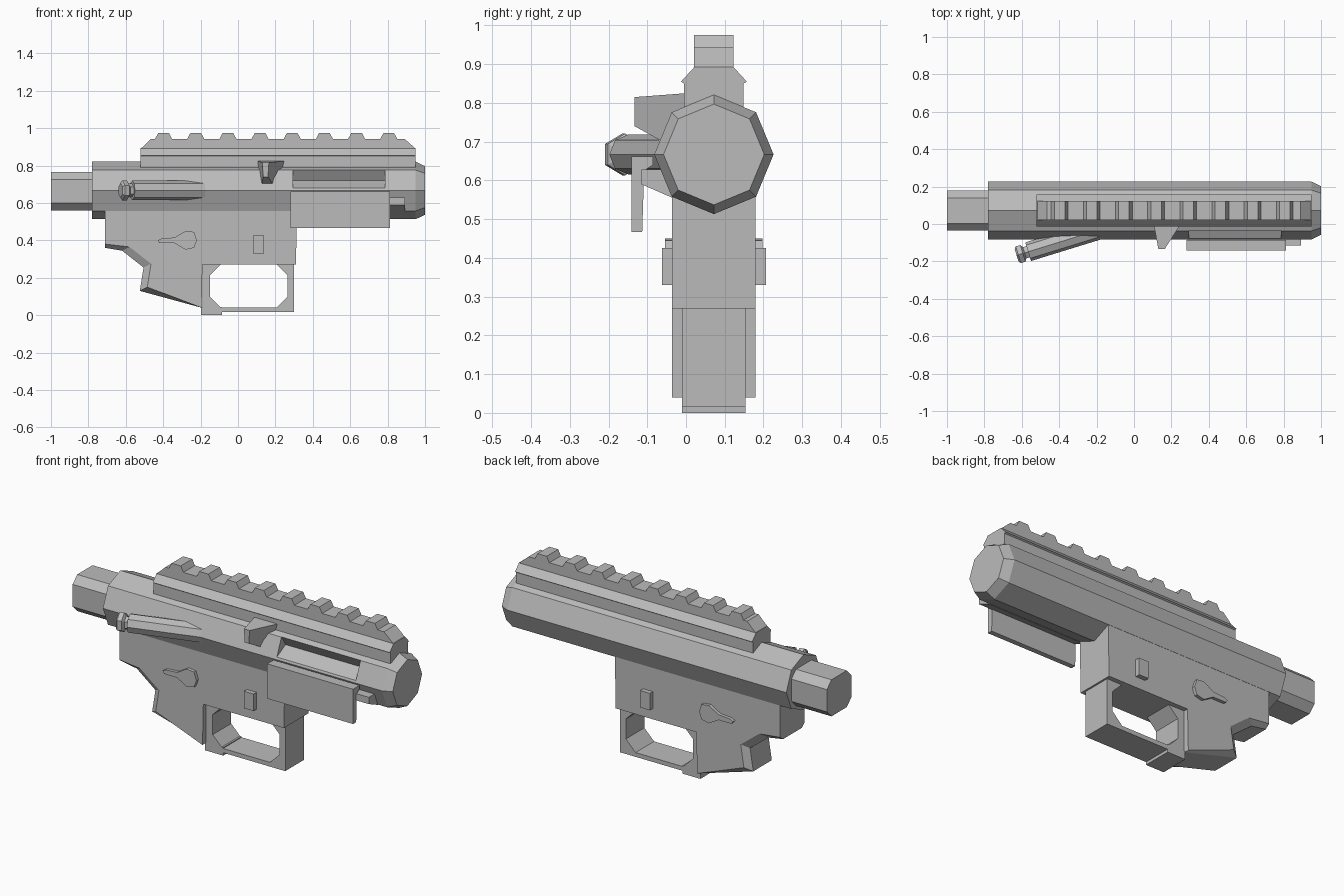
import bpy, bmesh, math
from mathutils import Vector

if "Cube" in bpy.data.objects:
    bpy.data.objects.remove(bpy.data.objects["Cube"])

SHADE = (.5, .5, .5, 1)
grey = bpy.data.materials.new("plain_grey")
grey.use_nodes = True
grey.diffuse_color = SHADE
grey.node_tree.nodes["Principled BSDF"].inputs["Base Color"].default_value = SHADE

# Shared measures: the body's middle plane and the tube's axis height
MIDDLE = .072
AXIS = .667
BODY_HALF = .108
CORE_HALF = .082


def loft(name, rings):
    """Skin a row of equal-length rings and cap both ends."""
    bm = bmesh.new()
    loops = [[bm.verts.new(point) for point in ring] for ring in rings]
    for near, far in zip(loops, loops[1:]):
        for i in range(len(near)):
            bm.faces.new((near[i - 1], near[i], far[i], far[i - 1]))
    bm.faces.new(loops[0])
    bm.faces.new(loops[-1])
    bmesh.ops.recalc_face_normals(bm, faces=bm.faces)
    mesh = bpy.data.meshes.new(name)
    bm.to_mesh(mesh)
    bm.free()
    mesh.materials.append(grey)
    part = bpy.data.objects.new(name, mesh)
    bpy.context.collection.objects.link(part)
    return part


def along_x(name, outline, start, end):
    """Extrude a (y, z) outline along x."""
    return loft(name, [[(x, y, z) for y, z in outline] for x in (start, end)])


def along_y(name, outline, start, end):
    """Extrude an (x, z) outline along y."""
    return loft(name, [[(x, y, z) for x, z in outline] for y in (start, end)])


def rectangle(left, right, low, high, corner=0):
    """Rectangle outline, with cut corners if asked for."""
    if not corner:
        return [(left, low), (right, low), (right, high), (left, high)]
    return [(left + corner, low), (right - corner, low),
            (right, low + corner), (right, high - corner),
            (right - corner, high), (left + corner, high),
            (left, high - corner), (left, low + corner)]


def turned(name, origin, direction, sections, sides):
    """Faceted round part from (distance, radius) sections."""
    axis = Vector(direction).normalized()
    up = Vector((0, 0, 1))
    across = axis.cross(up)
    rings = []
    for distance, radius in sections:
        centre = Vector(origin) + axis * distance
        turns = [math.tau * i / sides for i in range(sides)]
        rings.append([centre + radius * (across * math.sin(t) + up * math.cos(t)) for t in turns])
    return loft(name, rings)


def cut_away(part, cutter):
    """Subtract a hidden cutter from a part."""
    cutter.hide_render = True
    cutter.hide_viewport = True
    modifier = part.modifiers.new("opening", 'BOOLEAN')
    modifier.solver = 'EXACT'
    modifier.object = cutter


# Main octagonal tube with a chamfered end and a notched side opening
tube = turned("upper_tube", (0, MIDDLE, AXIS), (1, 0, 0),
              [(-.78, .154), (.95, .154), (1, .13)], sides=8)
notch = [(-.1, AXIS), (0, .72), (-.036, .777), (-.1, .8)]
cut_away(tube, along_x("opening_cutter", notch, .295, .785))

# Rear stub
stub = rectangle(MIDDLE - BODY_HALF, MIDDLE + BODY_HALF, .56, .765, corner=.04)
along_x("rear_stub", stub, -1, -.77)

# Top rail: flared base, mirrored about the middle plane
half_rail = [(.077, .74), (.077, .85), (.085, .855), (.05, .893)]
rail = [(MIDDLE + y, z) for y, z in half_rail]
rail += [(MIDDLE - y, z) for y, z in reversed(half_rail)]
along_x("rail_base", rail, -.52, .95)

# Toothed ridge on the rail
RIDGE_LOW, RIDGE_HIGH = .943, .975
ridge = [(-.52, .89), (-.465, RIDGE_LOW)]
for tooth in range(8):
    centre = -.398 + tooth * .172
    ridge += [(centre - .045, RIDGE_LOW), (centre - .028, RIDGE_HIGH),
              (centre + .028, RIDGE_HIGH), (centre + .045, RIDGE_LOW)]
ridge += [(.89, RIDGE_LOW), (.95, .89)]
along_y("rail_ridge", ridge, MIDDLE - .051, MIDDLE + .051)

# Lower body: the rear underside swells out to a narrower core
REAR = -.71
underside = [(REAR, .38), (-.58, .365), (-.465, .275), (-.485, .15)]
swollen = [(max(x - .04, REAR), z - .02) for x, z in underside]
front_edge = [(-.195, .04), (-.19, .27), (.31, .27), (.315, .58), (REAR, .58)]
body_rings = []
for offset, lower_edge in ((-BODY_HALF, underside), (-CORE_HALF, swollen),
                           (CORE_HALF, swollen), (BODY_HALF, underside)):
    body_rings.append([(x, MIDDLE + offset, z) for x, z in lower_edge + front_edge])
loft("lower_body", body_rings)

# Guard loop below the body, with its rear foot
core_sides = (MIDDLE - CORE_HALF, MIDDLE + CORE_HALF)
guard = along_y("guard_loop", rectangle(-.19, .3, .016, .28), *core_sides)
hole = rectangle(-.15, .265, .04, .272, corner=.06)
cut_away(guard, along_y("guard_cutter", hole, -.1, .3))
along_y("guard_foot", rectangle(-.197, -.085, 0, .045), *core_sides)

# Lever and button on both sides
lever = [(-.43, .4), (-.41, .41), (-.34, .415), (-.28, .45), (-.235, .445),
         (-.22, .4), (-.235, .36), (-.28, .35), (-.34, .385), (-.42, .385)]
for label, side in (("right", -1), ("left", 1)):
    inner = MIDDLE + side * .1
    along_y(label + "_lever", lever, inner, MIDDLE + side * .126)
    along_y(label + "_button", rectangle(.08, .14, .33, .425), inner, MIDDLE + side * .134)

# Angled plunger: barrel and six-sided head
plunger_root = (-.15, -.02, AXIS)
plunger_way = (-.48, -.148, 0)
turned("plunger_barrel", plunger_root, plunger_way, [(0, .052), (.435, .052)], sides=8)
turned("plunger_head", plunger_root, plunger_way,
       [(.42, .036), (.455, .036), (.465, .054), (.49, .054), (.5, .04)], sides=6)

# Wedge beside the opening
wedge_base = [(.12, AXIS), (.21, AXIS), (.25, .825), (.105, .825)]
wedge_tip = [(.135, .74), (.16, .74), (.165, .815), (.13, .815)]
loft("deflector", [[(x, y, z) for x, z in outline]
                   for y, outline in ((0, wedge_base), (-.133, wedge_tip))])

# Open cover hanging from its hinge
cover = [(-.141, .662), (-.085, .662), (-.085, .64), (-.108, .625), (-.113, .467), (-.141, .467)]
along_x("cover_plate", cover, .28, .812)
hinge = [(-.115, .628), (-.05, .628), (-.035, .555), (-.115, .59)]
along_x("cover_hinge", hinge, .285, .892)
